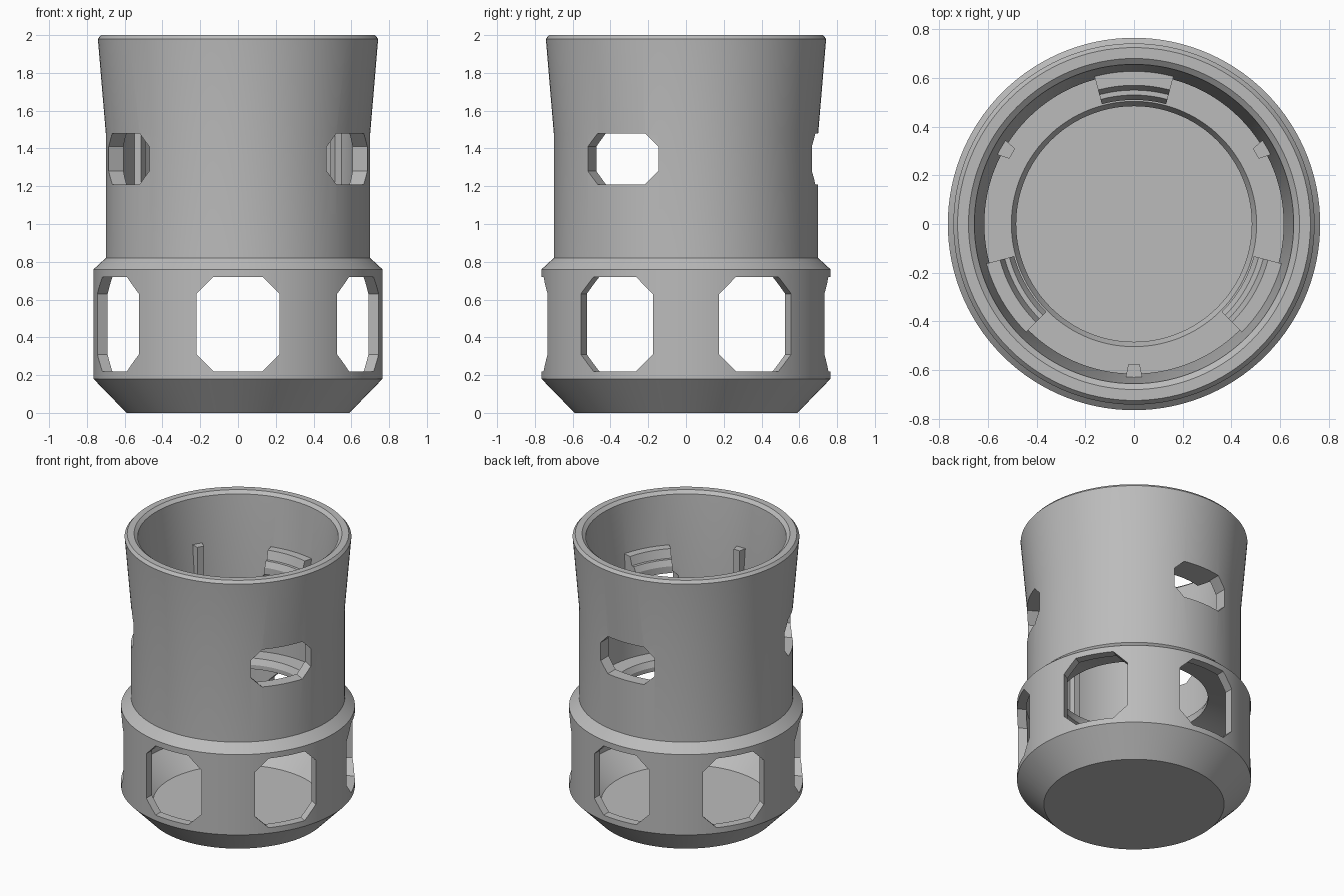
import bpy, bmesh
from math import radians, cos, sin, pi
from mathutils import Matrix

cube = bpy.data.objects.get("Cube")
if cube:
    bpy.data.objects.remove(cube, do_unlink=True)

GREY = (0.5, 0.5, 0.5, 1)
mat = bpy.data.materials.new("plain grey")
mat.use_nodes = True
mat.diffuse_color = GREY
mat.node_tree.nodes["Principled BSDF"].inputs["Base Color"].default_value = GREY


def finish(bm, name):
    bmesh.ops.remove_doubles(bm, verts=bm.verts, dist=1e-5)
    bmesh.ops.recalc_face_normals(bm, faces=bm.faces)
    mesh = bpy.data.meshes.new(name)
    bm.to_mesh(mesh)
    bm.free()
    mesh.materials.append(mat)
    ob = bpy.data.objects.new(name, mesh)
    bpy.context.collection.objects.link(ob)
    return ob


def smooth(ob):
    bpy.ops.object.select_all(action='DESELECT')
    ob.select_set(True)
    bpy.context.view_layer.objects.active = ob
    bpy.ops.object.shade_smooth_by_angle(angle=radians(25))


def sweep(bm, profile, start, end, steps):
    """Turn a closed (radius, height) profile about z; cap a partial turn."""
    full = abs(end - start) >= 360
    rings = []
    for i in range(steps if full else steps + 1):
        a = radians(start + (end - start) * i / steps)
        rings.append([bm.verts.new((r * cos(a), r * sin(a), z)) for r, z in profile])
    n = len(profile)
    for i in range(steps):
        p, q = rings[i], rings[(i + 1) % len(rings)]
        for j in range(n):
            k = (j + 1) % n
            if profile[j][0] == 0 and profile[k][0] == 0:
                continue
            if profile[j][0] == 0:
                bm.faces.new((p[j], p[k], q[k]))
            elif profile[k][0] == 0:
                bm.faces.new((p[j], p[k], q[j]))
            else:
                bm.faces.new((p[j], p[k], q[k], q[j]))
    if not full:
        bm.faces.new(rings[0])
        bm.faces.new(rings[-1])


def prism(bm, outline, depth, matrix):
    """Extrude a flat outline along its local z, then place it."""
    base = bm.faces.new([bm.verts.new((x, y, 0)) for x, y in outline])
    out = bmesh.ops.extrude_face_region(bm, geom=[base])
    top = [v for v in out["geom"] if isinstance(v, bmesh.types.BMVert)]
    bmesh.ops.translate(bm, verts=top, vec=(0, 0, depth))
    bmesh.ops.transform(bm, matrix=matrix, verts=list(base.verts) + top)


def window(bm, angle, z, half_w, half_h, cut, inner):
    """Octagonal cutter pointing outwards at the given angle."""
    w, h = half_w, half_h
    outline = [(w, h - cut), (w - cut, h), (cut - w, h), (-w, h - cut),
               (-w, cut - h), (cut - w, -h), (w - cut, -h), (w, cut - h)]
    place = (Matrix.Rotation(radians(angle), 4, 'Z') @ Matrix.Translation((inner, 0, z))
             @ Matrix(((0, 0, 1, 0), (1, 0, 0, 0), (0, 1, 0, 0), (0, 0, 0, 1))))
    prism(bm, outline, 0.5, place)


# Hollow turned body: outside going up, inside coming down
body_profile = [
    (0, 0), (0.59, 0), (0.765, 0.18), (0.765, 0.76), (0.7, 0.82), (0.7, 1.48),
    (0.742, 1.98), (0.725, 2), (0.68, 2), (0.656, 1.98), (0.615, 1.48),
    (0.615, 0.87), (0.504, 0.87), (0.484, 0.83), (0.484, 0.8), (0.705, 0.74),
    (0.705, 0.21), (0.555, 0.07), (0, 0.07)]
bm = bmesh.new()
sweep(bm, body_profile, 0, 360, 120)
body = finish(bm, "hollow_body")

# Windows: six large below, three small above
bm = bmesh.new()
for i in range(6):
    window(bm, 30 + 60 * i, 0.47, 0.22, 0.25, 0.09, 0.61)
for i in range(3):
    window(bm, 90 + 120 * i, 1.345, 0.215, 0.135, 0.07, 0.53)
cutter = finish(bm, "window_cutter")
cutter.hide_render = True
mod = body.modifiers.new("windows", 'BOOLEAN')
mod.operation = 'DIFFERENCE'
mod.solver = 'EXACT'
mod.object = cutter
bpy.context.view_layer.objects.active = body
bpy.ops.object.modifier_apply(modifier=mod.name)
bpy.data.objects.remove(cutter, do_unlink=True)
smooth(body)

# Stepped catches over the small windows
catch_profile = [(0.64, 1.482), (0.51, 1.482), (0.51, 1.53), (0.53, 1.57), (0.55, 1.57),
                 (0.57, 1.63), (0.64, 1.63)]
bm = bmesh.new()
for i in range(3):
    middle = 90 + 120 * i
    sweep(bm, catch_profile, middle - 15, middle + 15, 10)
smooth(finish(bm, "inner_catches"))

# Tapered upright ribs between the catches
bm = bmesh.new()
for i in range(3):
    place = Matrix.Rotation(radians(30 + 120 * i), 4, 'Z') @ Matrix.Translation((0, 0, 0.86))
    prism(bm, [(0.64, -0.036), (0.64, 0.036), (0.578, 0.024), (0.578, -0.024)], 0.8, place)
finish(bm, "inner_ribs")
